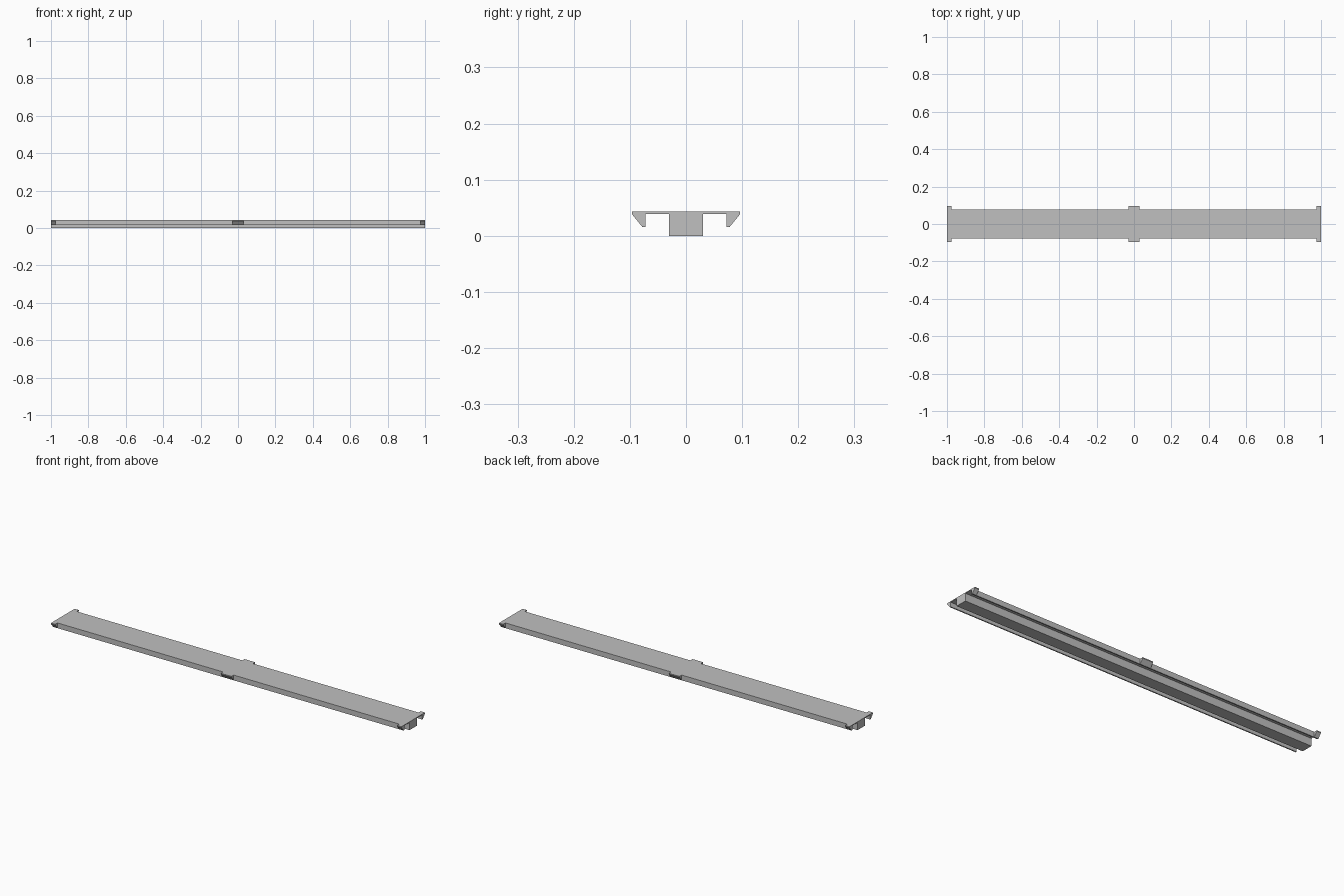
import bpy

cube = bpy.data.objects.get("Cube")
if cube:
    bpy.data.objects.remove(cube)

grey = bpy.data.materials.new("light_grey")
grey.use_nodes = True
colour = (0.53, 0.53, 0.53, 1)
grey.diffuse_color = colour
grey.node_tree.nodes["Principled BSDF"].inputs["Base Color"].default_value = colour

TOP, UNDER, LIP = 0.043, 0.039, 0.016   # heights of deck and lip bottom
INNER, EDGE, REACH = 0.072, 0.078, 0.096  # half widths


def extrude_profile(name, profile, x0, x1):
    """Sweep a closed (y, z) outline along x."""
    n = len(profile)
    verts = [(x, y, z) for x in (x0, x1) for y, z in profile]
    faces = [tuple(reversed(range(n))), tuple(range(n, 2 * n))]
    faces += [(i, (i + 1) % n, n + (i + 1) % n, n + i) for i in range(n)]
    mesh = bpy.data.meshes.new(name)
    mesh.from_pydata(verts, [], faces)
    mesh.materials.append(grey)
    obj = bpy.data.objects.new(name, mesh)
    bpy.context.collection.objects.link(obj)
    return obj


# Channel-shaped deck with a lip down each long edge
half = [(INNER, UNDER), (INNER, LIP), (EDGE, LIP), (EDGE, TOP)]
extrude_profile("deck", half + [(-y, z) for y, z in reversed(half)], -1, 1)

# Central beam under the deck
extrude_profile("beam", [(-0.03, 0), (0.03, 0), (0.03, UNDER), (-0.03, UNDER)], -1, 1)

# Wedge brackets at both ends and the middle, on both long sides
wedge = [(EDGE, LIP), (REACH, UNDER - 0.001), (REACH, TOP), (EDGE, TOP)]
for place, x0, x1 in (("right", -1, -0.976), ("middle", -0.03, 0.03), ("left", 0.976, 1)):
    extrude_profile("back_bracket_" + place, wedge, x0, x1)
    extrude_profile("front_bracket_" + place, [(-y, z) for y, z in reversed(wedge)], x0, x1)
